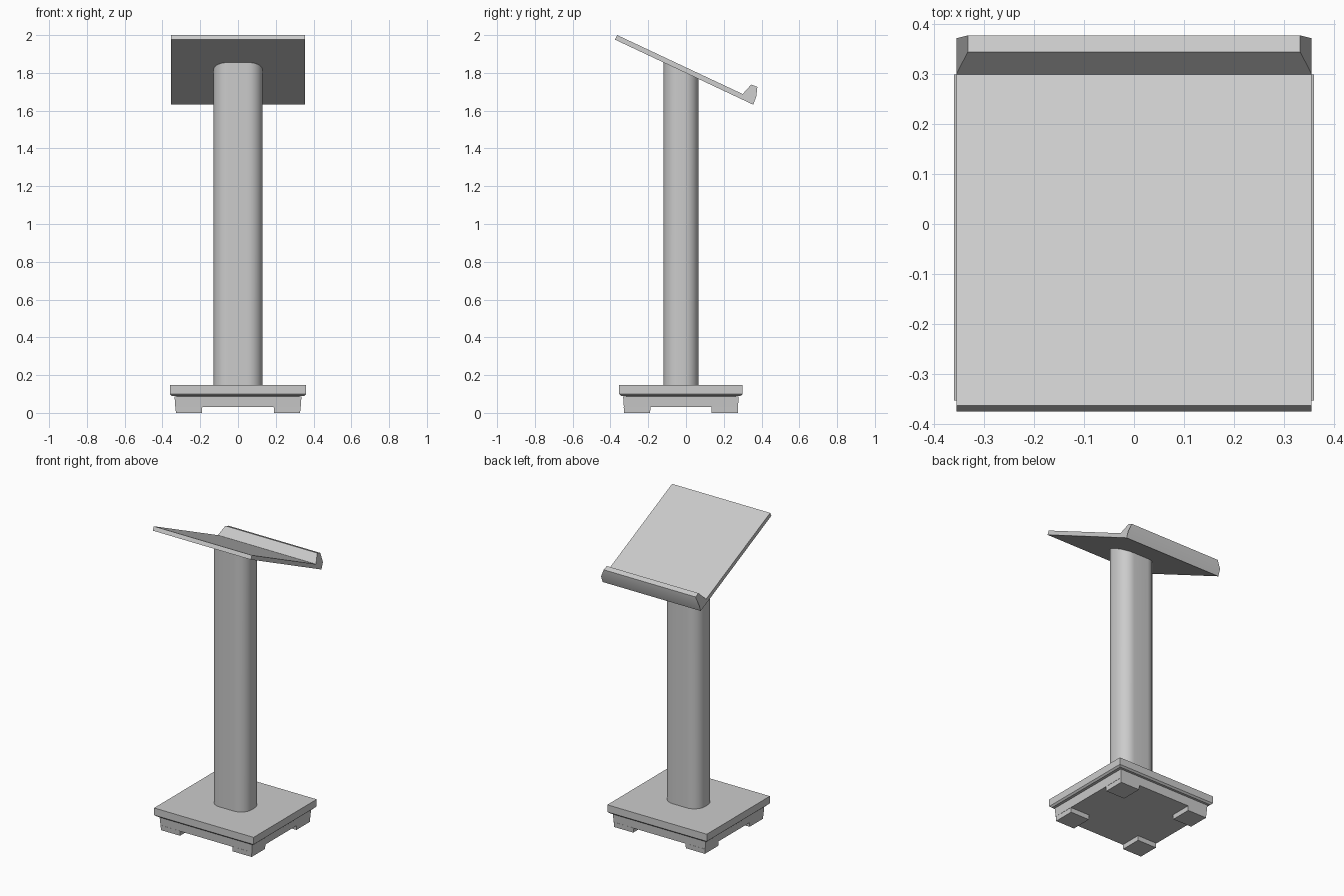
import bpy, bmesh, math

cube = bpy.data.objects.get("Cube")
if cube:
    bpy.data.objects.remove(cube, do_unlink=True)

grey = bpy.data.materials.new("light grey")
grey.use_nodes = True
grey.diffuse_color = (0.6, 0.6, 0.6, 1)
grey.node_tree.nodes["Principled BSDF"].inputs["Base Color"].default_value = grey.diffuse_color

CENTRE_Y = -0.027


def loft(name, rings, smooth=False):
    """Skin a list of matching closed rings and cap both ends."""
    bm = bmesh.new()
    loops = [[bm.verts.new(p) for p in ring] for ring in rings]
    n = len(loops[0])
    for a, b in zip(loops, loops[1:]):
        for i in range(n):
            j = (i + 1) % n
            bm.faces.new((a[i], a[j], b[j], b[i]))
    bm.faces.new(loops[0][::-1])
    bm.faces.new(loops[-1])
    bmesh.ops.recalc_face_normals(bm, faces=bm.faces)
    mesh = bpy.data.meshes.new(name)
    bm.to_mesh(mesh)
    bm.free()
    mesh.materials.append(grey)
    obj = bpy.data.objects.new(name, mesh)
    bpy.context.collection.objects.link(obj)
    if smooth:
        bpy.ops.object.select_all(action="DESELECT")
        obj.select_set(True)
        bpy.context.view_layer.objects.active = obj
        bpy.ops.object.shade_smooth_by_angle(angle=math.radians(35))
    return obj


def rect(cx, cy, hx, hy, z):
    return [(cx + sx * hx, cy + sy * hy, z)
            for sx, sy in ((-1, -1), (1, -1), (1, 1), (-1, 1))]


# Base: top plate with chamfered underside, recessed joint, tapered plinth
loft("base_plate", [rect(0, CENTRE_Y, hx, hx - 0.034, z)
                    for hx, z in ((0.35, 0.09), (0.361, 0.1), (0.361, 0.147))])
loft("base_joint", [rect(0, CENTRE_Y, 0.325, 0.291, z) for z in (0.08, 0.095)])
loft("base_plinth", [rect(0, CENTRE_Y, hx, hx - 0.03, z)
                     for hx, z in ((0.332, 0.03), (0.336, 0.086))])

# Four corner feet flush with the plinth
for side, sx in (("left", 1), ("right", -1)):
    for end, sy in (("front", -1), ("back", 1)):
        loft(f"{end}_{side}_foot",
             [rect(sx * 0.26, CENTRE_Y + sy * 0.232, h, h, z)
              for h, z in ((0.069, 0), (0.071, 0.032))])


# Desk: side profile swept across, lip ends leaning inward at the top
def under_z(y):
    return 1.976 - 0.4705 * (y + 0.376)


profile = [(-0.376, 1.976, 0.356), (-0.364, 2.0, 0.356), (0.3, 1.688, 0.356),
           (0.345, 1.738, 0.333), (0.378, 1.726, 0.333),
           (0.372, 1.674, 0.356), (0.356, under_z(0.356), 0.356)]
loft("reading_desk", [[(s * x, y, z) for y, z, x in profile] for s in (-1, 1)], True)

# Post: rounded column cut to the slope of the desk
HALF_X, HALF_Y, RADIUS, STEPS = 0.129, 0.092, 0.078, 10
outline = []
for k, (sx, sy) in enumerate(((1, 1), (-1, 1), (-1, -1), (1, -1))):
    for i in range(STEPS + 1):
        a = math.pi / 2 * (k + i / STEPS)
        outline.append((sx * (HALF_X - RADIUS) + RADIUS * math.cos(a),
                        CENTRE_Y + sy * (HALF_Y - RADIUS) + RADIUS * math.sin(a)))
loft("post", [[(x, y, 0.14) for x, y in outline],
              [(x, y, under_z(y) + 0.004) for x, y in outline]], True)
